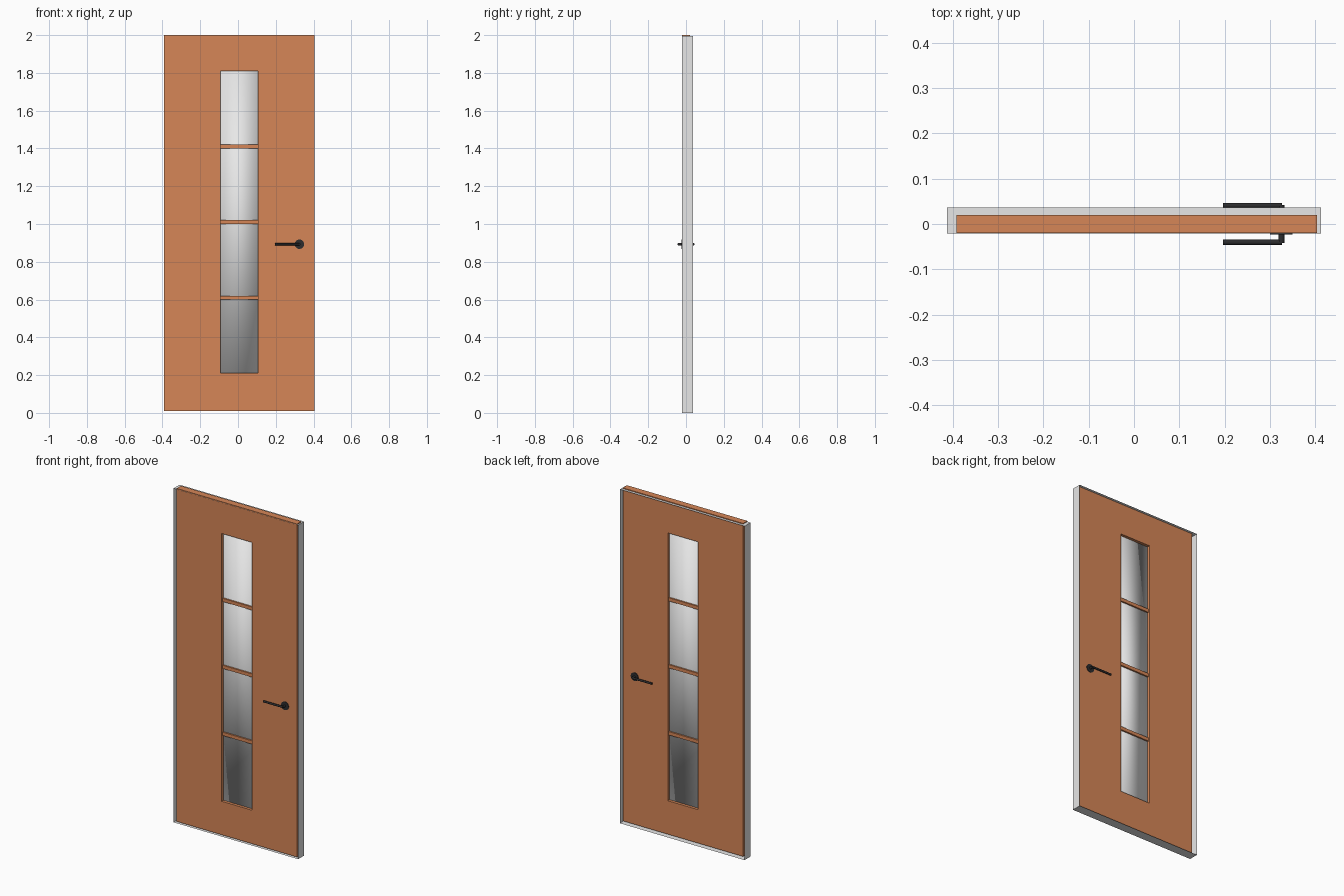
import bpy, bmesh, math
from mathutils import Matrix

if "Cube" in bpy.data.objects:
    bpy.data.objects.remove(bpy.data.objects["Cube"])


def material(name, r, g, b):
    m = bpy.data.materials.new(name)
    m.diffuse_color = (r, g, b, 1)
    m.use_nodes = True
    m.node_tree.nodes["Principled BSDF"].inputs["Base Color"].default_value = m.diffuse_color
    return m


WOOD = material("warm wood", 0.67, 0.24, 0.095)
GREY = material("pale grey", 0.8, 0.8, 0.8)
BLACK = material("dark metal", 0.025, 0.025, 0.027)

CX = 0.0065            # centre line of the door leaf
GRIP_X, GRIP_Z = 0.325, 0.893


def finish(name, bm, mat, recalc=True):
    if recalc:
        bmesh.ops.recalc_face_normals(bm, faces=bm.faces)
    me = bpy.data.meshes.new(name)
    bm.to_mesh(me)
    bm.free()
    me.materials.append(mat)
    ob = bpy.data.objects.new(name, me)
    bpy.context.collection.objects.link(ob)
    return ob


def box(name, lo, hi, mat):
    bm = bmesh.new()
    bmesh.ops.create_cube(bm, size=1)
    for v in bm.verts:
        v.co = [(a + b) / 2 + c * (b - a) for a, b, c in zip(lo, hi, v.co)]
    return finish(name, bm, mat)


def rect(x0, x1, z0, z1):
    return [(x0, z0), (x1, z0), (x1, z1), (x0, z1)]


def loft(name, loops, mat, closed):
    """Join a run of four-cornered loops, each (corners, y)."""
    bm = bmesh.new()
    rings = [[bm.verts.new((x, y, z)) for x, z in pts] for pts, y in loops]
    pairs = list(zip(rings, rings[1:]))
    if closed:
        pairs.append((rings[-1], rings[0]))
    for a, b in pairs:
        for i in range(4):
            j = (i + 1) % 4
            bm.faces.new((a[i], a[j], b[j], b[i]))
    return finish(name, bm, mat)


def add_cylinder(bm, centre, radius, length, axis):
    turn = Matrix.Rotation(math.pi / 2, 4, 'Y' if axis == 'X' else 'X')
    bmesh.ops.create_cone(bm, cap_ends=True, segments=24, radius1=radius,
                          radius2=radius, depth=length,
                          matrix=Matrix.Translation(centre) @ turn)


# Open sheet lining around the door
jamb = rect(-0.412, 0.412, 0, 1.995)
loft("door_lining", [(jamb, -0.021), (jamb, 0.036)], GREY, False)

# Door leaf with a tall window opening
outer = rect(CX - 0.3975, CX + 0.3975, 0.01, 2.0)
inner = rect(CX - 0.1, CX + 0.1, 0.21, 1.81)
loft("door_leaf", [(outer, -0.02), (outer, 0.02), (inner, 0.02), (inner, -0.02)], WOOD, True)

# One softly shaded pane, divided by three bars
glass = box("window_pane", (CX - 0.1, -0.003, 0.21), (CX + 0.1, 0.003, 1.81), GREY)
for p in glass.data.polygons:
    p.use_smooth = True
for i in range(3):
    z = 0.61 + 0.4 * i
    box(f"window_bar_{i + 1}", (CX - 0.1, -0.012, z - 0.01), (CX + 0.1, 0.012, z + 0.01), WOOD)

# Lever handles on both faces: rose, post and grip
for side, s in (("front", -1), ("back", 1)):
    bm = bmesh.new()
    add_cylinder(bm, (GRIP_X, s * 0.0213, GRIP_Z), 0.025, 0.003, 'Y')
    add_cylinder(bm, (GRIP_X, s * 0.031, GRIP_Z), 0.0065, 0.022, 'Y')
    add_cylinder(bm, (0.261, s * 0.0405, GRIP_Z), 0.0058, 0.13, 'X')
    handle = finish(f"{side}_handle", bm, BLACK)
    bpy.ops.object.select_all(action='DESELECT')
    bpy.context.view_layer.objects.active = handle
    handle.select_set(True)
    bpy.ops.object.shade_smooth_by_angle(angle=math.radians(35))
